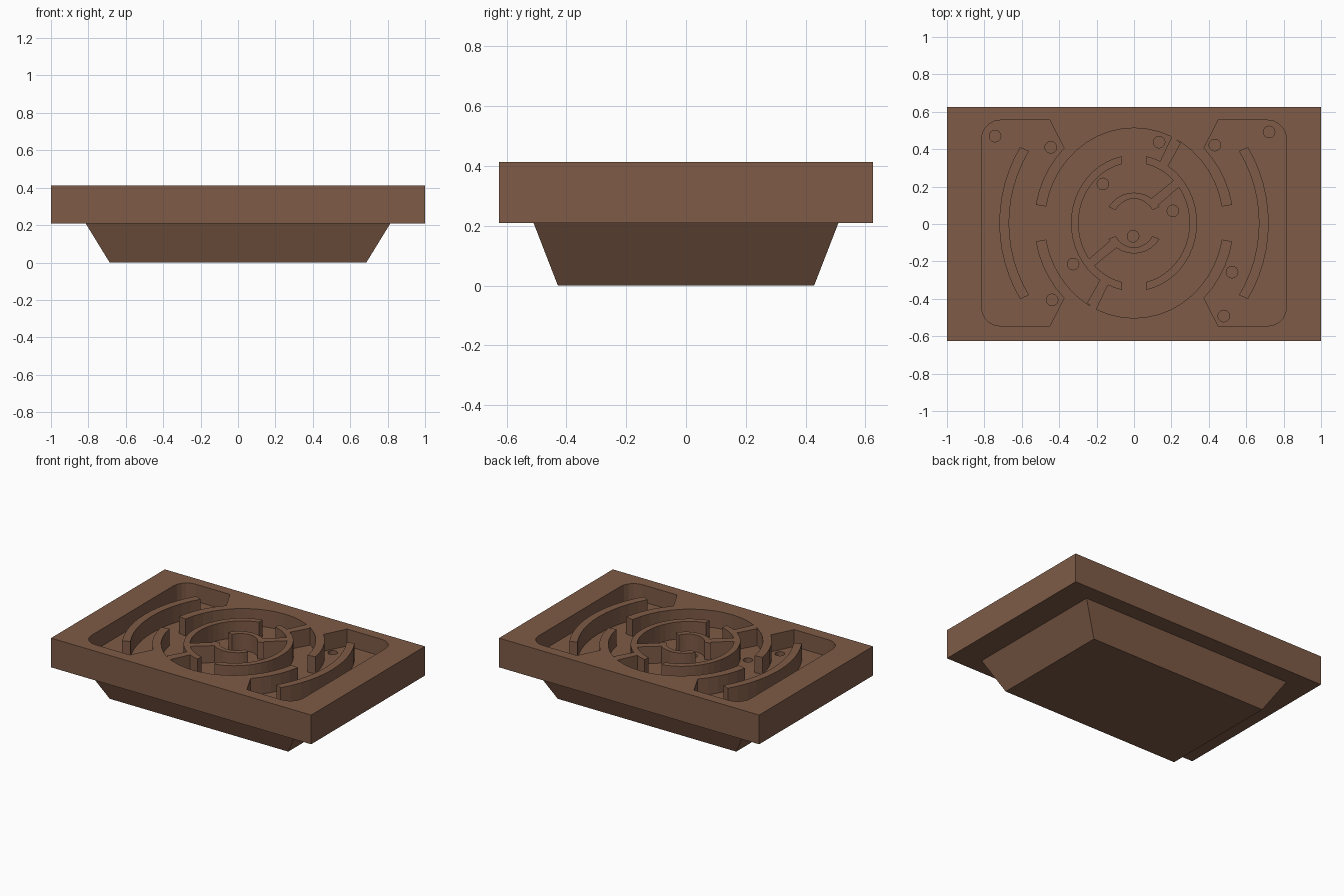
import bpy, bmesh, math

if "Cube" in bpy.data.objects:
    bpy.data.objects.remove(bpy.data.objects["Cube"])

TOP, FLOOR, SLAB, BASE = 0.413, 0.295, 0.21, 0.0
CY = 0.005  # the maze sits a hair behind the middle

wood = bpy.data.materials.new("brown_wood")
wood.diffuse_color = (0.21, 0.105, 0.063, 1)
wood.use_nodes = True
wood.node_tree.nodes["Principled BSDF"].inputs["Base Color"].default_value = wood.diffuse_color


def prism(name, pts, z0, z1, bottom_scale=(1, 1), dy=0.0):
    """Extrude a closed outline; the lower outline may be scaled for a taper."""
    area = sum(a[0] * b[1] - b[0] * a[1] for a, b in zip(pts, pts[1:] + pts[:1]))
    if area < 0:
        pts = pts[::-1]
    bm = bmesh.new()
    lo = [bm.verts.new((x * bottom_scale[0], y * bottom_scale[1] + dy, z0)) for x, y in pts]
    hi = [bm.verts.new((x, y + dy, z1)) for x, y in pts]
    bm.faces.new(hi)
    bm.faces.new(lo[::-1])
    n = len(pts)
    for i in range(n):
        j = (i + 1) % n
        bm.faces.new((lo[i], lo[j], hi[j], hi[i]))
    me = bpy.data.meshes.new(name)
    bm.to_mesh(me)
    bm.free()
    me.materials.append(wood)
    ob = bpy.data.objects.new(name, me)
    bpy.context.collection.objects.link(ob)
    return ob


def arc(rx, ry, a0, a1, n, cx=0.0, cy=0.0):
    angles = [math.radians(a0 + (a1 - a0) * i / n) for i in range(n + 1)]
    return [(cx + rx * math.cos(a), cy + ry * math.sin(a)) for a in angles]


def rect(hx, hy):
    return [(hx, hy), (-hx, hy), (-hx, -hy), (hx, -hy)]


def cut(target, cutter):
    cutter.hide_render = True
    mod = target.modifiers.new("cut", 'BOOLEAN')
    mod.operation, mod.solver, mod.object = 'DIFFERENCE', 'EXACT', cutter
    bpy.context.view_layer.objects.active = target
    bpy.ops.object.modifier_apply(modifier=mod.name)
    bpy.data.objects.remove(cutter)


def wall_pair(name, pts):
    """A wall and its copy turned half a turn about the maze centre."""
    prism(name + "_a", pts, FLOOR, TOP, dy=CY)
    prism(name + "_b", [(-x, -y) for x, y in pts], FLOOR, TOP, dy=CY)


# tapered base and top slab
prism("tapered_base", rect(0.815, 0.51), BASE, SLAB, (0.842, 0.84))
slab = prism("top_slab", rect(1.0, 0.625), SLAB, TOP)

# pocket outline: one quarter, mirrored to all four
quarter = arc(0.477, 0.508, 90, 10, 10)
quarter += arc(0.533, 0.563, 10, 45.4, 5)
quarter += [(0.45, 0.55)]
quarter += arc(0.1, 0.1, 90, 0, 5, 0.715, 0.45)
left = [(-x, y) for x, y in quarter[1:]]
upper = left[::-1] + quarter            # from far left over the top to far right
outline = upper + [(x, -y) for x, y in upper[::-1]]
cut(slab, prism("pocket_cutter", outline, FLOOR, TOP + 0.1, dy=CY))

# ball holes in the floor
holes = [(-.743, .47), (-.445, .41), (-.166, .214), (.134, .438), (.432, .422), (.722, .492),
         (.208, .07), (-.005, -.065), (-.326, -.214), (-.438, -.406), (.524, -.257), (.48, -.492)]
for x, y in holes:
    cut(slab, prism("hole_cutter", arc(0.031, 0.031, 0, 345, 23, x, y), SLAB + 0.012, FLOOR + 0.05))

# curved free-standing walls in the side chambers
wall_pair("side_wall", arc(0.80, 0.80, -30.5, 30.5, 12, -0.08) + arc(0.748, 0.748, 31, -31, 12, -0.08))

# two halves of the middle ring
wall_pair("middle_ring", arc(0.337, 0.364, -79, 79, 22) + arc(0.297, 0.323, 77.5, -77.5, 22))

# two halves of the centre ring
wall_pair("centre_ring", arc(0.16, 0.163, 32, 148, 10) + arc(0.117, 0.13, 148, 32, 10))

# straight walls blocking the outer and inner corridors
wall_pair("outer_spoke", [(.203, .465), (.139, .33), (.182, .305), (.251, .427)])
wall_pair("inner_spoke", [(.216, .232), (.088, .128), (.123, .09), (.246, .196)])
